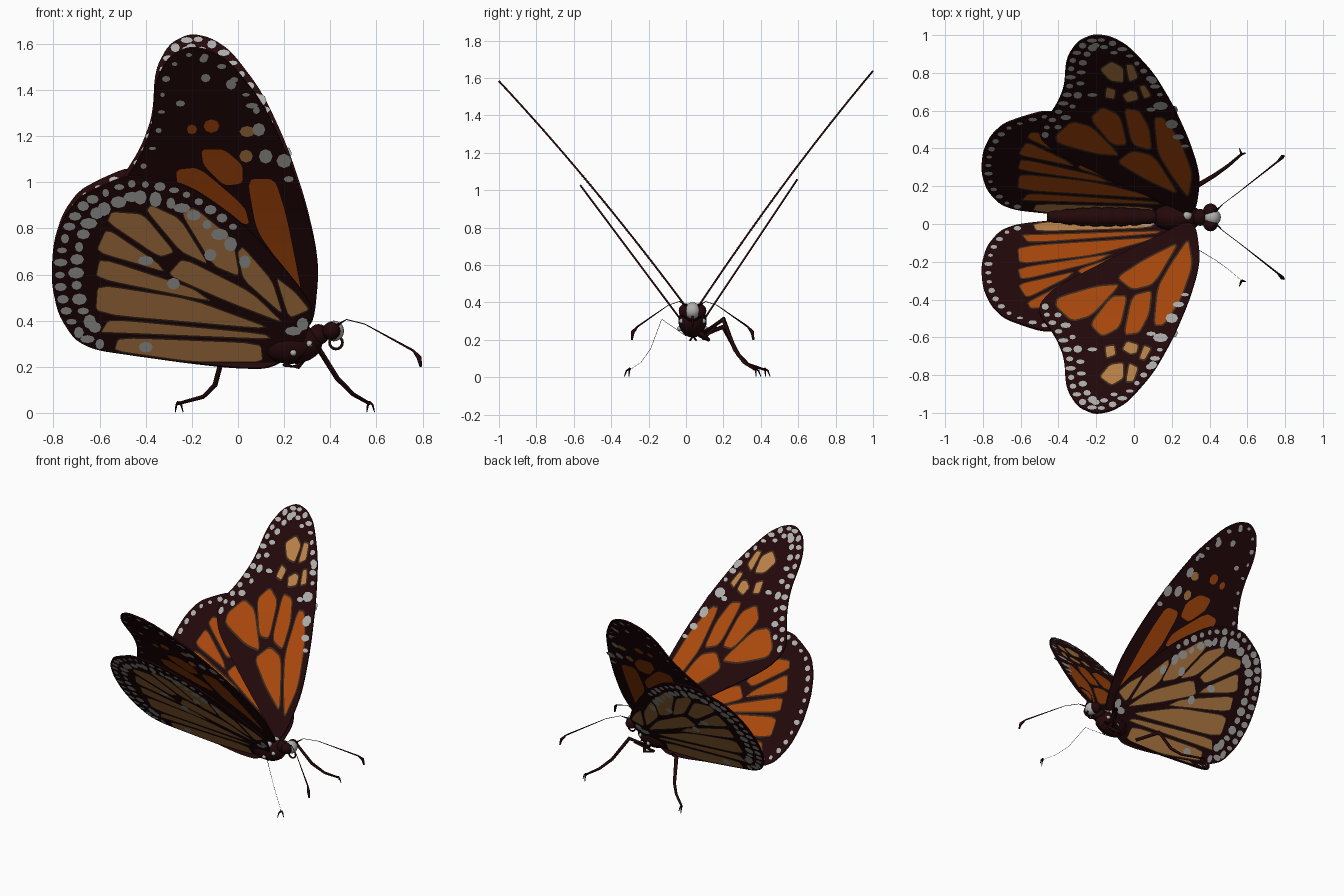
import bpy, bmesh, math, random
from mathutils import Vector

if "Cube" in bpy.data.objects:
    bpy.data.objects.remove(bpy.data.objects["Cube"])

random.seed(4)
CY, CZ, ROLL = 0.035, 0.30, 0.027      # body axis and slight roll of the wings

# Materials
MATS = []
for name, col in [("dark_wine", (.017, .0025, .003)), ("orange", (.42, .068, .004)),
                  ("tan", (.5, .222, .066)), ("pale_grey", (.43, .43, .42)),
                  ("edge_brown", (.045, .026, .012))]:
    m = bpy.data.materials.new(name)
    m.diffuse_color = (*col, 1)
    m.use_nodes = True
    m.node_tree.nodes["Principled BSDF"].inputs["Base Color"].default_value = m.diffuse_color
    MATS.append(m)
DARK, ORANGE, TAN, PALE, RIM = range(5)


def finish(name, bm, smooth=False):
    me = bpy.data.meshes.new(name)
    bm.to_mesh(me)
    bm.free()
    for m in MATS:
        me.materials.append(m)
    ob = bpy.data.objects.new(name, me)
    bpy.context.collection.objects.link(ob)
    if smooth:
        for p in me.polygons:
            p.use_smooth = True
    return ob


def soften(pts, cut=.2):
    """Cut the corners of a closed outline twice."""
    for _ in range(2):
        out = []
        for i, a in enumerate(pts):
            b = pts[(i + 1) % len(pts)]
            for t in (cut, 1 - cut):
                out.append((a[0] + (b[0] - a[0]) * t, a[1] + (b[1] - a[1]) * t))
        pts = out
    return pts


def dot(x, y, r, n=8):
    k = random.uniform(.8, 1.25)
    return [(x + r * k * math.cos(i * math.tau / n), y + r / k / 1.7 * math.sin(i * math.tau / n))
            for i in range(n)]


def margin_dots(outline, start, end, inset, step, r):
    """Row of spots following the wing edge between two fractions of its length."""
    n = len(outline)
    segs = [(outline[i], outline[(i + 1) % n]) for i in range(n)]
    lens = [math.hypot(b[0] - a[0], 1.7 * (b[1] - a[1])) for a, b in segs]
    total, run, nxt, out = sum(lens), 0, start * sum(lens), []
    for (a, b), ln in zip(segs, lens):
        while nxt <= run + ln and nxt < end * total:
            t = (nxt - run) / ln
            nx, ny = -1.7 * (b[1] - a[1]) / ln, (b[0] - a[0]) / ln
            out.append((dot(a[0] + (b[0] - a[0]) * t + nx * inset,
                            a[1] + (b[1] - a[1]) * t + ny * inset / 1.7,
                            r * random.uniform(.75, 1.2)), PALE))
            nxt += step
        run += ln
    return out


def fore_z(y):
    return .03 + 1.28 * y + .15 * y * (1 - y)


def hind_z(y):
    return -.08 + 1.417 * y


def wing_part(name, polys, zf, s, w, thick=False, rim=0):
    """Flat shapes in (x, span) laid on the tilted wing surface at height w."""
    bm = bmesh.new()
    for pts, mat in polys:
        f = bm.faces.new([bm.verts.new((x, y, 0)) for x, y in pts])
        f.material_index = mat
        f.normal_update()
        if f.normal.z < 0:
            f.normal_flip()
    if rim:
        r = bmesh.ops.inset_individual(bm, faces=bm.faces[:], thickness=rim, use_even_offset=True)
        for f in r["faces"]:
            f.material_index = RIM
    for k in range(1, 10):
        bmesh.ops.bisect_plane(bm, geom=bm.verts[:] + bm.edges[:] + bm.faces[:],
                               plane_co=(0, k / 10, 0), plane_no=(0, 1, 0))
    for v in bm.verts:
        v.co.z = w
    if thick:
        r = bmesh.ops.extrude_face_region(bm, geom=bm.faces[:], use_keep_orig=True)
        for v in r["geom"]:
            if isinstance(v, bmesh.types.BMVert):
                v.co.z = -w
    elif w * s < 0:
        bmesh.ops.reverse_faces(bm, faces=bm.faces[:])
    for v in bm.verts:
        x, y, h = v.co
        k = (zf(y + .01) - zf(y - .01)) / .02
        q = math.sqrt(1 + k * k)
        yy, zz = s * (y - k / q * h), zf(y) + h / q
        v.co = (x, CY + yy - zz * ROLL, CZ + zz + yy * ROLL)
    if thick:
        bmesh.ops.recalc_face_normals(bm, faces=bm.faces[:])
    return finish(name, bm)


def hz(pts):
    """Hind wing shapes are drawn as (x, height); turn height into span."""
    return [(x, (z - .22) / 1.39) for x, z in pts]


def fz(pts):
    """The same for shapes on the underside of the fore wing."""
    return [(x, (z - .37) / 1.25) for x, z in pts]


# Wing outlines
fore_outline = soften([(.33, .05), (.35, .2), (.335, .29), (.29, .43), (.21, .61), (.106, .79),
                       (-.03, .94), (-.12, .99), (-.21, 1.005), (-.3, .965), (-.36, .87), (-.37, .71),
                       (-.42, .6), (-.5, .5), (-.5, .44), (-.42, .36), (-.1, .2), (.2, .06), (.28, .02)])
hind_outline = soften(hz([(.33, .44), (.28, .53), (.15, .69), (0, .84), (-.2, .98), (-.35, 1.02),
                          (-.48, 1.03), (-.58, .99), (-.69, .935), (-.76, .84), (-.8, .72),
                          (-.81, .57), (-.78, .43), (-.71, .32), (-.62, .275), (-.45, .25),
                          (-.2, .215), (0, .195), (.15, .195), (.28, .29)]))

# Coloured cells between the veins
fore_cells = [[(.29, .1), (.315, .25), (.25, .43), (.16, .56), (.1, .56), (.12, .36), (.19, .24)],
              [(.25, .12), (.11, .35), (-.01, .38), (-.1, .31), (.06, .21)],
              [(.1, .37), (.085, .5), (.03, .6), (-.06, .61), (-.015, .4)],
              [(-.03, .4), (-.07, .57), (-.17, .62), (-.24, .55), (-.12, .4)],
              [(-.06, .34), (-.22, .51), (-.33, .54), (-.42, .46), (-.41, .41), (-.2, .35)]]
tan_cells = [[(-.04, .63), (.03, .65), (.02, .7), (-.02, .71), (-.07, .68)],
             [(.05, .65), (.1, .67), (.06, .74), (.02, .73)],
             [(-.13, .75), (-.05, .74), (-.05, .83), (-.12, .87), (-.19, .82)],
             [(-.03, .74), (.03, .77), (0, .85), (-.05, .85)],
             [(-.16, .66), (-.1, .65), (-.09, .71), (-.15, .73)]]
fore_under = [[(.04, 1.02), (.16, 1.02), (.21, .86), (.285, .5), (.2, .64), (.08, .8)],
              [(-.16, 1.15), (-.06, 1.15), (.02, 1.08), (.02, 1.0), (-.06, .99), (-.15, 1.08)],
              [(-.27, 1.06), (-.17, 1.07), (.03, .9), (.05, .82), (-.06, .86), (-.26, .98)]]
hind_cells = [[(.11, .22), (.1, .31), (-.52, .335), (-.54, .27), (-.2, .222)],
              [(.15, .32), (.12, .35), (-.56, .415), (-.6, .35), (-.5, .347)],
              [(.18, .36), (-.2, .5), (-.61, .565), (-.62, .43)],
              [(-.1, .48), (-.2, .55), (-.6, .68), (-.62, .585)],
              [(.21, .385), (.06, .53), (-.24, .68), (-.31, .6), (-.05, .485)],
              [(-.31, .61), (-.35, .66), (-.57, .81), (-.62, .7)],
              [(-.34, .675), (-.27, .7), (-.41, .87), (-.55, .88), (-.57, .83)],
              [(-.25, .7), (-.12, .64), (-.25, .85), (-.38, .91), (-.4, .88)],
              [(-.11, .64), (.01, .59), (-.02, .76), (-.19, .9), (-.25, .87)],
              [(.02, .58), (.2, .42), (.15, .58), (.02, .73), (-.005, .7)],
              [(.22, .41), (.315, .45), (.25, .53), (.16, .6)]]
fore_cells = [soften(c, .15) for c in fore_cells]
tan_cells = [soften(c, .15) for c in tan_cells]
fore_under = [(soften(fz(c), .15), ORANGE) for c in fore_under] + [
    (dot(*fz([(x, z)])[0], r), c) for x, z, r, c in
    [(-.115, 1.255, .038, ORANGE), (-.2, 1.24, .026, ORANGE), (.04, 1.23, .034, TAN),
     (.035, 1.12, .034, TAN)]]
hind_cells = [soften(hz(c), .12) for c in hind_cells]

# Pale spots
fore_dots = (margin_dots(fore_outline, .26, .7, .03, .08, .021) +
             margin_dots(fore_outline, .38, .68, .085, .1, .024) +
             [(dot(x, y, r), PALE) for x, y, r in
              [(.2, .52, .038), (.14, .62, .04), (.1, .76, .028), (.235, .45, .028),
               (.27, .4, .018), (-.22, .68, .022), (.09, .6, .022)]])
fore_under_dots = margin_dots(fore_outline, .3, .66, .035, .11, .016) + [
    (dot(*fz([(x, z)])[0], r), PALE) for x, z, r in
    [(.09, 1.24, .034), (.12, 1.12, .036), (.2, 1.1, .038), (.22, 1.02, .02), (-.14, 1.48, .024),
     (-.03, 1.45, .028), (-.25, 1.36, .02), (-.15, 1.57, .02), (.06, 1.35, .022)]]
hind_dots = (margin_dots(hind_outline, .16, .66, .035, .068, .022) +
             margin_dots(hind_outline, .14, .65, .105, .08, .029))
inner_dots = [(dot(*hz([p])[0], .03), PALE) for p in
              [(-.4, .665), (-.28, .565), (-.12, .69), (-.4, .29), (.24, .36), (.03, .66), (.28, .39)]]
hind_top_dots = margin_dots(hind_outline, .3, .66, .035, .08, .018) + [(dot(.07, .025, .05), PALE)]

# Wings, one of each per side
for s, side in ((1, "left"), (-1, "right")):
    wing_part(f"{side}_fore_wing", [(fore_outline, DARK)], fore_z, s, .005, True)
    wing_part(f"{side}_hind_wing", [(hind_outline, DARK)], hind_z, s, .005, True)
    wing_part(f"{side}_fore_cells_upper", [(c, ORANGE) for c in fore_cells] +
              [(c, TAN) for c in tan_cells], fore_z, s, .007, rim=.008)
    wing_part(f"{side}_fore_cells_under", fore_under, fore_z, s, -.007)
    wing_part(f"{side}_fore_spots_upper", fore_dots, fore_z, s, .0085)
    wing_part(f"{side}_fore_spots_under", fore_under_dots, fore_z, s, -.0085)
    wing_part(f"{side}_hind_cells_upper", [(c, ORANGE if i else TAN) for i, c in enumerate(hind_cells)],
              hind_z, s, .007, rim=.006)
    wing_part(f"{side}_hind_cells_under", [(c, TAN) for c in hind_cells], hind_z, s, -.007, rim=.004)
    wing_part(f"{side}_hind_spots_upper", hind_top_dots, hind_z, s, .0085)
    wing_part(f"{side}_hind_spots_under", hind_dots + inner_dots, hind_z, s, -.0085)


def tube(name, pts, radii, sides=8, mat=DARK):
    """Round limb through the points with its own radius at each."""
    bm, rings = bmesh.new(), []
    pts = [Vector(p) for p in pts]
    for i, p in enumerate(pts):
        t = (pts[min(i + 1, len(pts) - 1)] - pts[max(i - 1, 0)]).normalized()
        a = t.cross(Vector((0.05, 1, 0.02))).normalized()
        b = t.cross(a)
        rings.append([bm.verts.new(p + radii[i] * (a * math.cos(j * math.tau / sides) +
                                                   b * math.sin(j * math.tau / sides)))
                      for j in range(sides)])
    for r0, r1 in zip(rings, rings[1:]):
        for j in range(sides):
            k = (j + 1) % sides
            bm.faces.new((r0[j], r0[k], r1[k], r1[j]))
    bm.faces.new(rings[0])
    bm.faces.new(rings[-1])
    for f in bm.faces:
        f.material_index = mat
    bmesh.ops.recalc_face_normals(bm, faces=bm.faces[:])
    return finish(name, bm, True)


def ball(name, loc, r, scale=(1, 1, 1), mat=DARK):
    bm = bmesh.new()
    bmesh.ops.create_uvsphere(bm, u_segments=16, v_segments=10, radius=r)
    for f in bm.faces:
        f.material_index = mat
    for v in bm.verts:
        v.co = Vector(loc) + Vector(a * b for a, b in zip(v.co, scale))
    return finish(name, bm, True)


# Body: ringed abdomen, thorax and head
ab = [(-.46 + .58 * i / 24, .052 * math.sin(math.pi * (.1 + .75 * i / 24)) ** .6 * (1 if i % 3 else .9))
      for i in range(25)]
tube("abdomen", [(x, CY + .003, .318) for x, r in ab], [r for x, r in ab], 16)
ball("thorax", (.23, CY, .30), .08, (1.7, .95, 1.1))
ball("neck", (.35, CY, .34), .045)
ball("head", (.415, CY, .355), .045, mat=PALE)
ball("back_spot", (.28, CY + .01, .362), .028, mat=PALE)
for s, side in ((1, "left"), (-1, "right")):
    ball(f"{side}_eye", (.405, CY + s * .035, .355), .039)
    for i, (x, dy, z, r) in enumerate([(.27, .05, .355, .02), (.31, .058, .30, .014), (.24, .068, .26, .014)]):
        ball(f"{side}_body_spot_{i + 1}", (x, CY + s * dy, z), r, mat=PALE)
    # Thin antenna with a club at the tip
    tube(f"{side}_antenna", [(x, CY + s * y, z) for x, y, z in
                             [(.43, .03, .38), (.47, .07, .405), (.55, .13, .385), (.76, .295, .27),
                              (.785, .32, .24), (.793, .325, .2)]],
         [.006, .002, .002, .005, .011, .006], 6)
tube("proboscis", [(.425 + .028 * math.cos(a), CY, .305 + .028 * math.sin(a))
                   for a in [1.2 - i * .4 for i in range(13)]], [.006] * 13, 6)

# Legs: the right front leg is hair thin, each foot has two small claws
front = [(.25, .035, .22), (.33, .165, .31), (.43, .225, .15), (.5, .275, .08), (.57, .335, .04)]
rear = [(.05, .045, .22), (-.06, .165, .27), (-.1, .245, .12), (-.15, .295, .07), (-.26, .385, .04)]
for name, path, s, thin in (("left_front_leg", front, 1, 1), ("left_rear_leg", rear, 1, 1),
                            ("right_front_leg", front, -1, .1)):
    p = [(x, CY + s * y, z) for x, y, z in path]
    tube(name, p, [r * thin for r in (.012, .014, .011, .009, .007)], 6)
    x, y, z = p[-1]
    for i, (dx, dy) in enumerate(((.022, .005), (-.012, .03))):
        tube(f"{name}_claw_{i + 1}", [(x, y, z + .006), (x + dx * .6, y + s * dy * .6, z - .005),
                                      (x + dx, y + s * dy, .003)], [.007, .005, .002], 5)
# Folded leg tucked under the thorax
tube("folded_leg", [(.3, .06, .25), (.26, .12, .2), (.2, .09, .205), (.32, .16, .27)],
     [.01, .011, .01, .006], 6)
